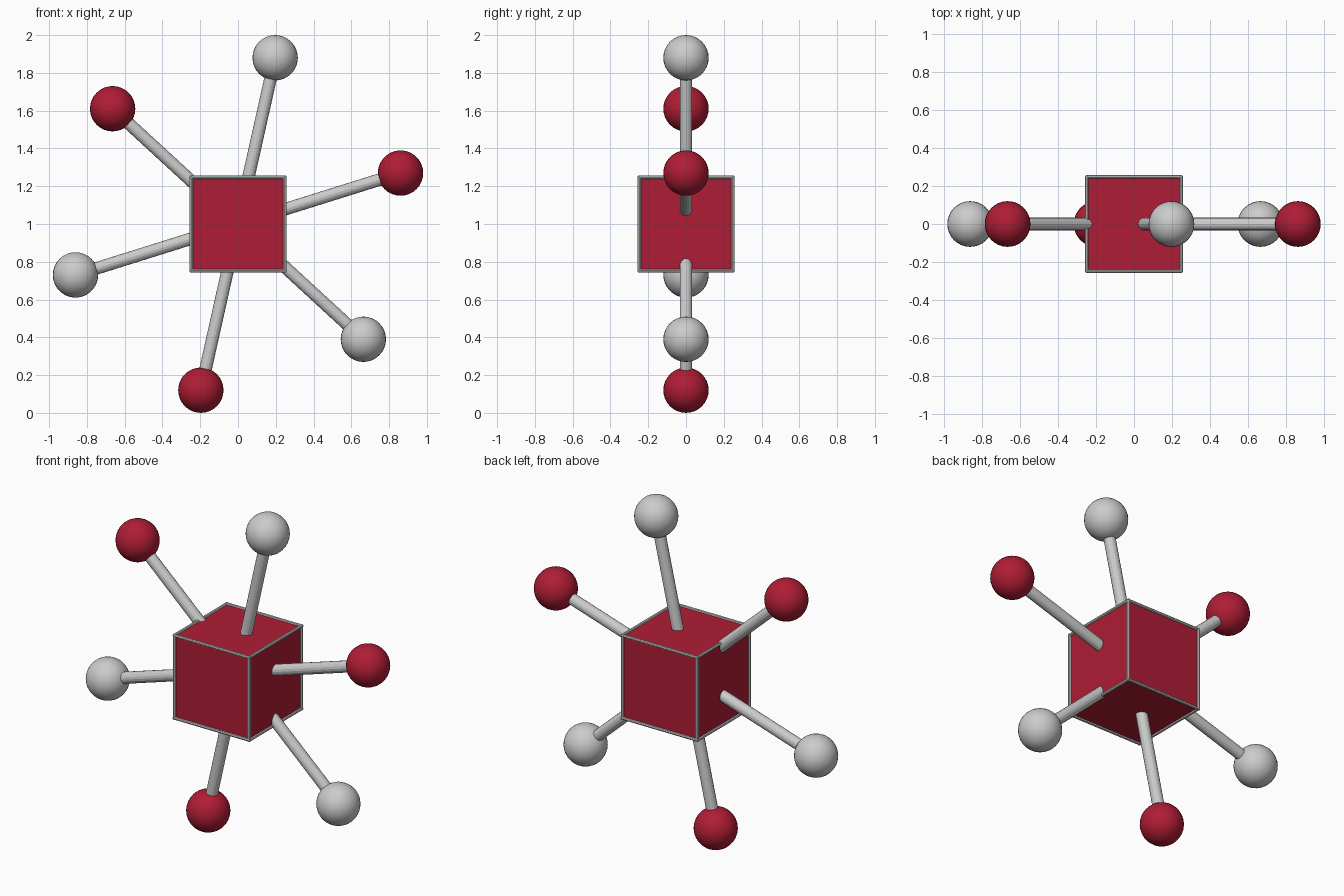
import bpy, math
from mathutils import Vector

if "Cube" in bpy.data.objects:
    bpy.data.objects.remove(bpy.data.objects["Cube"])

CENTRE = Vector((0, 0, 1))
HALF = 0.247        # half side of the core cube
BALL_R = 0.12
ARM = 0.9016        # centre of cube to centre of ball
START = math.radians(17.4)

red = bpy.data.materials.new("red")
red.diffuse_color = (0.43, 0.012, 0.035, 1)
red.use_nodes = True
red.node_tree.nodes["Principled BSDF"].inputs["Base Color"].default_value = red.diffuse_color


def rod(name, a, b, radius, sides):
    """Flat-sided cylinder between two points."""
    d = b - a
    bpy.ops.mesh.primitive_cylinder_add(vertices=sides, radius=radius,
                                        depth=d.length, location=(a + b) / 2)
    ob = bpy.context.object
    ob.name = name
    ob.rotation_euler = d.to_track_quat('Z', 'Y').to_euler()
    return ob


# Red core cube
bpy.ops.mesh.primitive_cube_add(size=2 * HALF, location=CENTRE)
core = bpy.context.object
core.name = "core_cube"
core.data.materials.append(red)

# Thin grey trim along the twelve cube edges
for axis in range(3):
    for s in (-1, 1):
        for t in (-1, 1):
            a = Vector((0, 0, 0))
            a[(axis + 1) % 3] = s * HALF
            a[(axis + 2) % 3] = t * HALF
            b = a.copy()
            a[axis], b[axis] = -HALF - 0.006, HALF + 0.006
            rod("edge_trim", CENTRE + a, CENTRE + b, 0.009, 8)

# Six spokes with balls, alternating red and grey
for i in range(6):
    ang = START + i * math.pi / 3
    direction = Vector((math.cos(ang), 0, math.sin(ang)))
    tip = CENTRE + direction * ARM
    rod("spoke", CENTRE + direction * 0.05, tip, 0.033, 16)
    bpy.ops.mesh.primitive_uv_sphere_add(segments=32, ring_count=16,
                                         radius=BALL_R, location=tip)
    ball = bpy.context.object
    ball.name = "spoke_ball"
    bpy.ops.object.shade_smooth()
    if i % 2 == 0:
        ball.data.materials.append(red)
